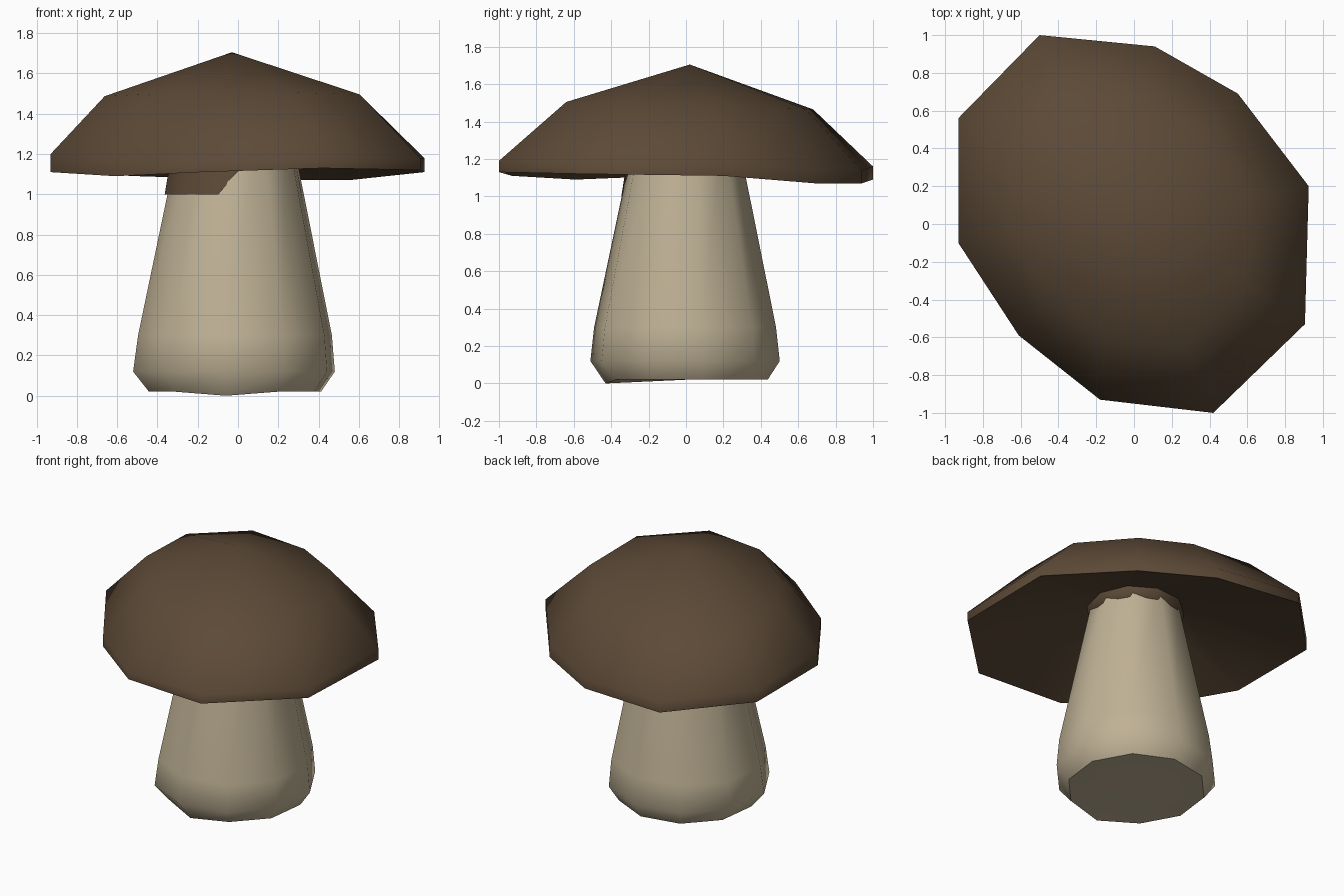
import bpy, math

if "Cube" in bpy.data.objects:
    bpy.data.objects.remove(bpy.data.objects["Cube"])


def material(name, rgb):
    m = bpy.data.materials.new(name)
    m.diffuse_color = (*rgb, 1)
    m.use_nodes = True
    m.node_tree.nodes["Principled BSDF"].inputs["Base Color"].default_value = m.diffuse_color
    return m


def loft(name, rings, mat, angle):
    """Skin equal-sized rings of points; a single-point ring closes an end."""
    verts, faces, index = [], [], []
    for ring in rings:
        index.append(list(range(len(verts), len(verts) + len(ring))))
        verts += ring
    for a, b in zip(index, index[1:]):
        n = max(len(a), len(b))
        for i in range(n):
            j = (i + 1) % n
            if len(a) == 1:
                faces.append((a[0], b[j], b[i]))
            elif len(b) == 1:
                faces.append((a[i], a[j], b[0]))
            else:
                faces.append((a[i], a[j], b[j], b[i]))
    mesh = bpy.data.meshes.new(name)
    mesh.from_pydata(verts, [], faces)
    mesh.materials.append(mat)
    obj = bpy.data.objects.new(name, mesh)
    bpy.context.collection.objects.link(obj)
    bpy.ops.object.select_all(action='DESELECT')
    obj.select_set(True)
    bpy.context.view_layer.objects.active = obj
    bpy.ops.object.shade_smooth_by_angle(angle=math.radians(angle))
    return obj


def circle(cx, cy, r, z, start, n=10):
    return [(cx + r * math.cos(math.radians(start + 360 * i / n)),
             cy + r * math.sin(math.radians(start + 360 * i / n)), z)
            for i in range(n)]


brown = material("cap_brown", (0.108, 0.068, 0.038))
cream = material("stem_cream", (0.52, 0.44, 0.30))

# Stem: tapered ten-sided post with a rounded foot, one foot corner lower
foot = circle(-0.015, 0.005, 0.435, 0.02, 263)
foot[0] = (-0.06, -0.43, 0.0)
loft("stem", [
    [(-0.015, 0, 0.02)], foot,
    circle(-0.02, -0.005, 0.51, 0.12, 263),
    circle(-0.015, -0.005, 0.49, 0.30, 263),
    circle(-0.01, 0.0, 0.27, 1.36, 263),
    [(-0.01, 0, 1.36)]], cream, 50)

# Cap: irregular rim as (x, y, lower z, upper z), anticlockwise
rim = [(0.42, -1.00, 1.13, 1.19), (0.905, -0.53, 1.12, 1.18),
       (0.925, 0.20, 1.11, 1.18), (0.55, 0.69, 1.07, 1.15),
       (0.11, 0.94, 1.07, 1.14), (-0.50, 1.00, 1.09, 1.16),
       (-0.93, 0.56, 1.11, 1.19), (-0.93, -0.10, 1.11, 1.20),
       (-0.61, -0.59, 1.09, 1.16), (-0.18, -0.93, 1.11, 1.16)]

# Collar below the hollow underside: hangs lower on the front left
low = circle(-0.02, -0.01, 0.345, 1.0, 293)
high = circle(-0.01, 0.0, 0.295, 1.23, 293)
collar = [low[i] if i in (7, 8, 9) else high[i] for i in range(10)]

loft("cap", [
    [(-0.01, 0, 1.15)],
    collar,
    circle(-0.01, 0.0, 0.305, 1.30, 293),   # top of the hollow underside
    [(x, y, lo) for x, y, lo, hi in rim],
    [(x, y, hi) for x, y, lo, hi in rim],
    [(x * 0.69 - 0.02, y * 0.66 + 0.02, 1.485 - 0.02 * y) for x, y, lo, hi in rim],
    [(-0.03, 0.02, 1.705)]], brown, 75)
